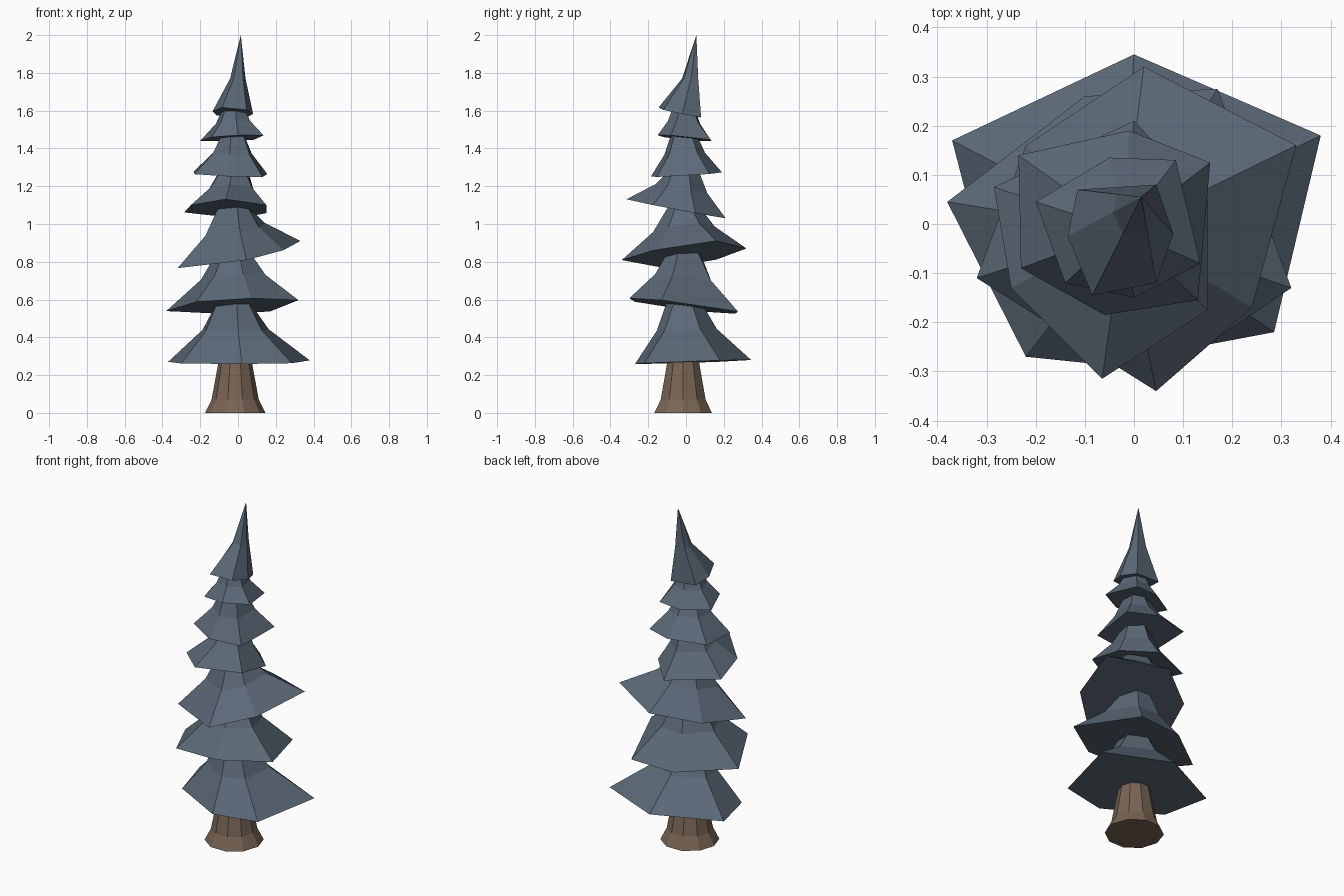
import bpy, bmesh, math
from mathutils import Vector

if "Cube" in bpy.data.objects:
    bpy.data.objects.remove(bpy.data.objects["Cube"])


def material(name, rgb):
    m = bpy.data.materials.new(name)
    m.diffuse_color = (*rgb, 1)
    m.use_nodes = True
    m.node_tree.nodes["Principled BSDF"].inputs["Base Color"].default_value = m.diffuse_color
    return m


needles = material("blue grey needles", (0.105, 0.140, 0.185))
bark = material("brown bark", (0.19, 0.13, 0.09))


def loft(name, rings, mat):
    """Join rings of points into a closed flat-shaded solid; a one-point ring is a tip."""
    bm = bmesh.new()
    vs = [[bm.verts.new(p) for p in r] for r in rings]
    for a, b in zip(vs, vs[1:]):
        n = len(a)
        for i in range(n):
            j = (i + 1) % n
            bm.faces.new((a[i], a[j], b[0]) if len(b) == 1 else (a[i], a[j], b[j], b[i]))
    for r in (vs[0], vs[-1]):
        if len(r) > 2:
            bm.faces.new(r)
    bmesh.ops.recalc_face_normals(bm, faces=bm.faces[:])
    me = bpy.data.meshes.new(name)
    bm.to_mesh(me)
    bm.free()
    me.materials.append(mat)
    bpy.context.collection.objects.link(bpy.data.objects.new(name, me))


# Trunk with flared foot
loft("trunk", [[(-0.015 + r * math.cos(math.tau * i / 10), -0.015 + r * math.sin(math.tau * i / 10), z)
                for i in range(10)]
               for z, r in ((0, 0.16), (0.07, 0.125), (0.26, 0.09), (0.36, 0.08))], bark)

# Branch tiers: tilted base plane (z, slope x, slope y), top height, top radius, base outline
AXIS = Vector((-0.022, -0.012))
TIERS = [
    (0.268, 0.01, 0.035, 0.59, 0.09,
     [(0, .345), (-.37, .17), (-.30, -.10), (.02, -.27), (.285, -.22), (.38, .18)]),
    (0.564, 0.05, -0.13, 0.85, 0.09,
     [(-.1, .26), (-.38, .045), (-.22, -.27), (.07, -.30), (.32, -.13), (.17, .275)]),
    (0.835, 0.18, 0.10, 1.09, 0.085,
     [(.02, .32), (-.22, .16), (-.32, -.11), (.045, -.34), (.24, -.17), (.33, .16)]),
    (1.07, -0.02, -0.19, 1.28, 0.08,
     [(0, .21), (-.285, .075), (-.25, -.13), (-.065, -.315), (.15, -.175), (.15, .05)]),
    (1.262, -0.03, 0.06, 1.47, 0.07,
     [(-.01, .19), (-.235, .14), (-.23, -.09), (-.06, -.185), (.13, -.155), (.155, .125)]),
    (1.455, 0.05, -0.10, 1.61, 0.06,
     [(-.05, .135), (-.2, .045), (-.14, -.12), (0, -.15), (.135, -.08), (.085, .13)]),
]
for k, (z, sx, sy, top, r, pts) in enumerate(TIERS):
    base, mid, cap = [], [], []
    for x, y in pts:
        p = Vector((x, y))
        c = AXIS + (p - AXIS).normalized() * r
        m = c.lerp(p, 0.32)
        bz = z + sx * x + sy * y
        base.append((x, y, bz))
        mid.append((m.x, m.y, bz + (top - bz) * 0.53))
        cap.append((c.x, c.y, top))
    loft(f"branch_tier_{k + 1}", [base, mid, cap], needles)

# Leaning pointed crown
apex = Vector((0.015, 0.055, 2.0))
crown = [Vector((x, y, 1.583 - 0.06 * x - 0.2 * y)) for x, y in
         [(.045, .08), (-.115, .07), (-.135, -.025), (-.085, -.145), (.045, -.12), (.08, -.02)]]
middle = [Vector((*apex.xy.lerp(p.xy, 0.38), 1.77)) for p in crown]
loft("crown", [crown, middle, [apex]], needles)
